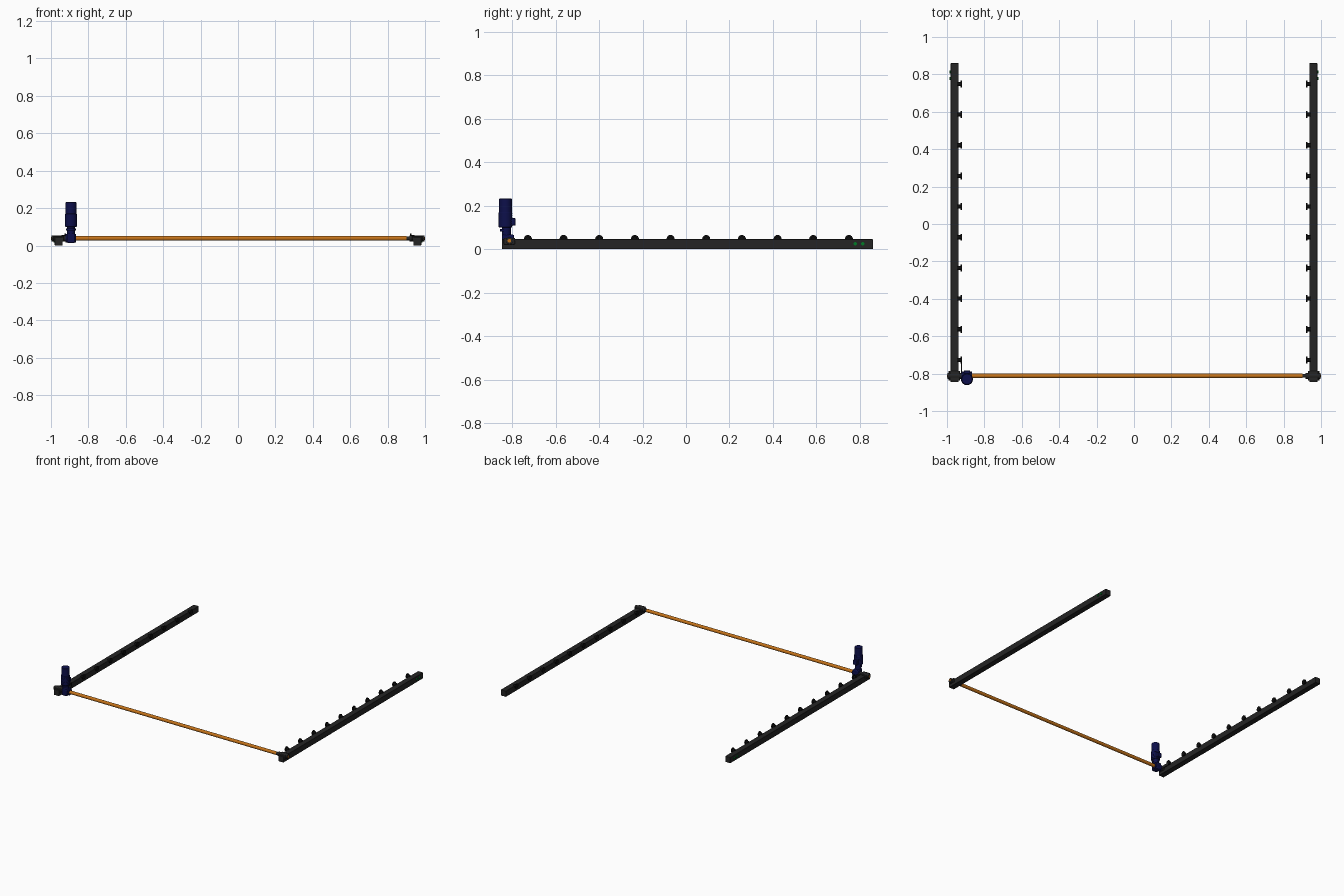
import bpy, bmesh
from math import radians
from mathutils import Matrix, Vector

if "Cube" in bpy.data.objects:
    bpy.data.objects.remove(bpy.data.objects["Cube"])


def material(name, rgb):
    m = bpy.data.materials.new(name)
    m.diffuse_color = (*rgb, 1)
    m.use_nodes = True
    m.node_tree.nodes["Principled BSDF"].inputs["Base Color"].default_value = m.diffuse_color
    return m


DARK = material("dark_steel", (0.018, 0.018, 0.018))
BLACK = material("black", (0.004, 0.004, 0.004))
ORANGE = material("orange", (0.55, 0.17, 0.01))
NAVY = material("navy", (0.004, 0.005, 0.07))
GREEN = material("green", (0.0, 0.2, 0.02))
AXES = {"X": Matrix.Rotation(radians(90), 4, "Y"),
        "Y": Matrix.Rotation(radians(90), 4, "X"), "Z": Matrix()}


def finish(bm, name, mat, bevel=0):
    me = bpy.data.meshes.new(name)
    bm.to_mesh(me)
    bm.free()
    ob = bpy.data.objects.new(name, me)
    bpy.context.collection.objects.link(ob)
    me.materials.append(mat)
    if bevel:
        b = ob.modifiers.new("bevel", "BEVEL")
        b.width, b.segments = bevel, 2
    bpy.ops.object.select_all(action="DESELECT")
    bpy.context.view_layer.objects.active = ob
    ob.select_set(True)
    bpy.ops.object.shade_smooth_by_angle(angle=radians(35))
    return ob


def box(name, lo, hi, mat, bevel=0):
    lo, hi = Vector(lo), Vector(hi)
    bm = bmesh.new()
    bmesh.ops.create_cube(bm, size=1, matrix=Matrix.Translation((lo + hi) / 2)
                          @ Matrix.Diagonal((*(hi - lo), 1)))
    return finish(bm, name, mat, bevel)


def rods(name, parts, mat, axis="X", sides=24, bevel=0):
    # each part: centre, radius, length along the axis
    bm = bmesh.new()
    for centre, r, length in parts:
        bmesh.ops.create_cone(bm, cap_ends=True, segments=sides, radius1=r, radius2=r,
                              depth=length, matrix=Matrix.Translation(centre) @ AXES[axis])
    return finish(bm, name, mat, bevel)


SY, SZ = -0.812, 0.038          # drive shaft axis
WHEELS = [-0.727 + 0.164 * i for i in range(10)]

for side, s in (("left", -1), ("right", 1)):
    def span(a, b):
        return sorted((s * a, s * b))

    # side rail
    a, b = span(0.937, 0.98)
    box(f"{side}_rail", (a, -0.846, 0), (b, 0.86, 0.045), DARK, 0.002)

    # flanged carrier wheels on the inside of the rail
    rods(f"{side}_wheels",
         [p for y in WHEELS for p in (((s * 0.934, y, 0.046), 0.011, 0.018),
                                      ((s * 0.9235, y, 0.046), 0.0185, 0.007))], BLACK)

    # bearing housing around the shaft end, with bolts
    a, b = span(0.93, 0.987)
    box(f"{side}_bearing_block", (a, -0.838, 0.021), (b, -0.786, 0.051), DARK, 0.004)
    rods(f"{side}_bearing_collars", [((s * 0.957, SY, SZ), 0.0165, 0.082),
                                     ((s * 0.92, SY, SZ), 0.010, 0.04)], DARK)
    rods(f"{side}_bearing_bolts", [((s * 0.988, SY + d, SZ), 0.005, 0.008)
                                   for d in (-0.02, 0.02)], DARK, sides=6)
    rods(f"{side}_shaft_end", [((s * 0.99, SY, SZ), 0.008, 0.02)], ORANGE)

    # signal lamps on the outside
    rods(f"{side}_signal_lamps", [((s * 0.981, y, 0.024), 0.008, 0.01)
                                  for y in (0.778, 0.813)], GREEN, sides=16)

# cross shaft
rods("drive_shaft", [((0.015, SY, SZ), 0.0125, 1.77)], ORANGE)

# gear motor standing on the shaft
MX, MY = -0.893, -0.83
box("gearbox", (MX - 0.022, -0.846, 0.014), (MX + 0.022, -0.79, 0.066), NAVY, 0.006)
rods("gearbox_hub", [((MX, SY, SZ), 0.023, 0.056)], NAVY)
rods("gearbox_neck", [((MX, MY + 0.004, 0.08), 0.021, 0.04),
                      ((MX, MY, 0.086), 0.026, 0.01)], NAVY, "Z")
rods("motor_body", [((MX, MY, 0.135), 0.031, 0.072),
                    ((MX, MY, 0.166), 0.026, 0.02),
                    ((MX, MY, 0.199), 0.029, 0.066)], NAVY, "Z", 32, 0.003)
rods("motor_fins", [((MX, MY, 0.108 + 0.009 * i), 0.0318, 0.004) for i in range(7)],
     NAVY, "Z", 32)
box("terminal_box", (MX - 0.017, -0.81, 0.108), (MX + 0.017, -0.784, 0.142), NAVY, 0.003)

# torque arm between gearbox and left rail
box("torque_arm", (-0.925, -0.80, 0.026), (-0.919, -0.727, 0.046), DARK)
box("torque_bracket", (-0.925, -0.80, 0.026), (-0.905, -0.79, 0.046), DARK)
